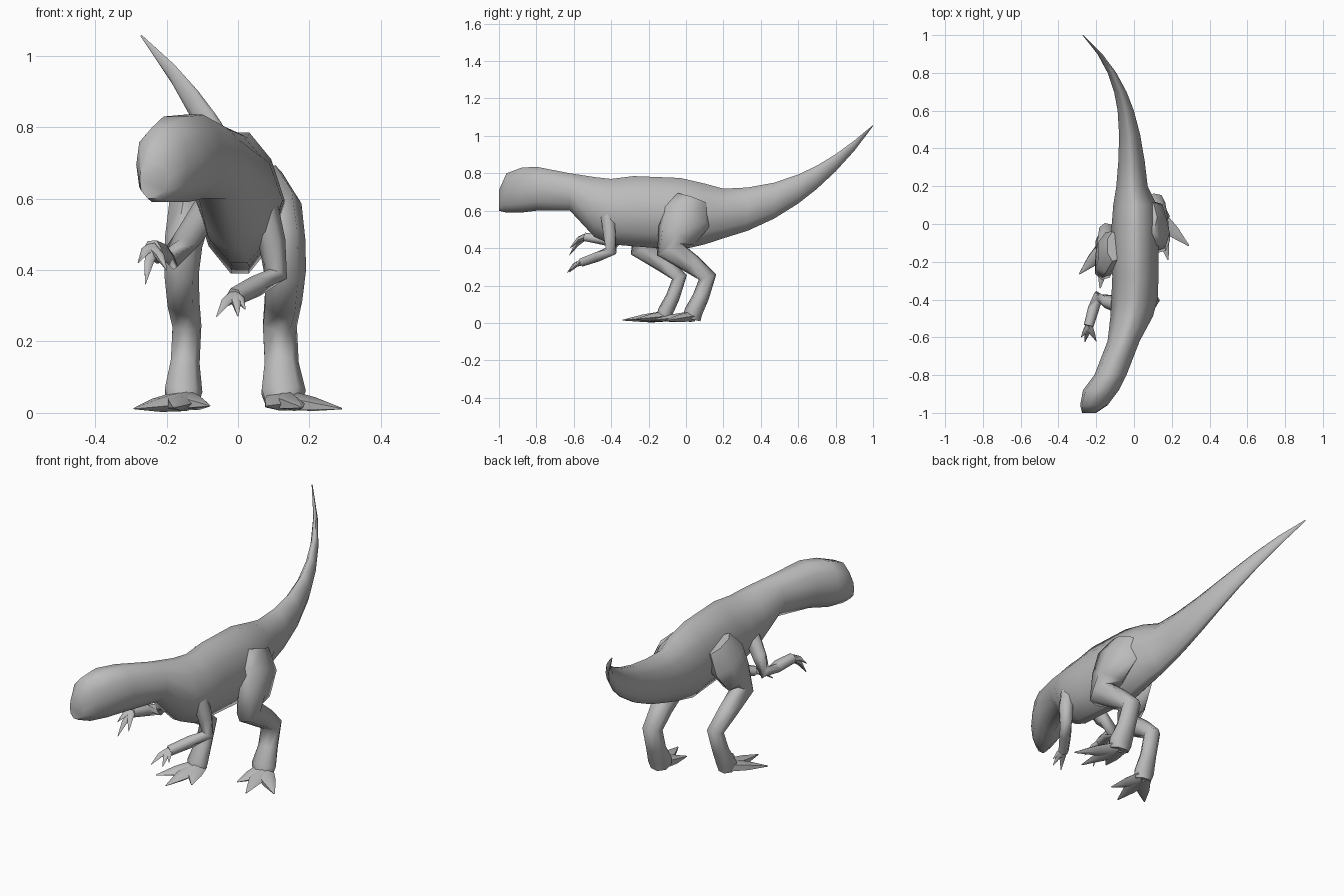
import bpy, bmesh, math
from mathutils import Vector

cube = bpy.data.objects.get("Cube")
if cube:
    bpy.data.objects.remove(cube, do_unlink=True)

colour = (0.5, 0.5, 0.5, 1)
grey = bpy.data.materials.new("plain_grey")
grey.use_nodes = True
grey.diffuse_color = colour
grey.node_tree.nodes["Principled BSDF"].inputs["Base Color"].default_value = colour


def loft(name, rings):
    """Skin a closed tube over rings of equal point count."""
    bm = bmesh.new()
    loops = [[bm.verts.new(point) for point in ring] for ring in rings]
    count = len(loops[0])
    for near, far in zip(loops, loops[1:]):
        for i in range(count):
            j = (i + 1) % count
            bm.faces.new((near[i], near[j], far[j], far[i]))
    bm.faces.new(loops[0])
    bm.faces.new(loops[-1])
    bmesh.ops.recalc_face_normals(bm, faces=bm.faces)
    mesh = bpy.data.meshes.new(name)
    bm.to_mesh(mesh)
    bm.free()
    mesh.materials.append(grey)
    obj = bpy.data.objects.new(name, mesh)
    bpy.context.collection.objects.link(obj)
    bpy.ops.object.select_all(action="DESELECT")
    obj.select_set(True)
    bpy.context.view_layer.objects.active = obj
    bpy.ops.object.shade_smooth_by_angle(angle=math.radians(70))


def limb(name, points, widths, depths, sides=7):
    """Tube along points, with a sideways and a front-to-back radius at each."""
    points = [Vector(point) for point in points]
    last = len(points) - 1
    rings = []
    for i, (point, width, depth) in enumerate(zip(points, widths, depths)):
        along = (points[min(i + 1, last)] - points[max(i - 1, 0)]).normalized()
        side = Vector((1, 0, 0))
        side = (side - along * side.dot(along)).normalized()
        front = along.cross(side)
        angles = [math.tau * k / sides for k in range(sides)]
        rings.append([point + side * width * math.cos(a) + front * depth * math.sin(a)
                      for a in angles])
    loft(name, rings)


def digits(name, root, tips, width, depth, arch):
    """Tapering toes or claws from one root to several named tips."""
    root = Vector(root)
    for label, tip in tips.items():
        middle = root.lerp(Vector(tip), 0.5) + Vector((0, 0, arch))
        taper = (1, 0.7, 0.07)
        limb(f"{name}_{label}", (root, middle, tip),
             [width * t for t in taper], [depth * t for t in taper], sides=5)


def body_ring(y, left, right, top, bottom):
    """Egg-shaped section across the body, squarer towards the snout."""
    square = 0.4 + 0.8 * max(0, -y - 0.5)
    shoulder = (1 + square) / 2
    half = [(square / 2, 1), (shoulder, 0.6), (1, 0), (shoulder, -0.6), (square / 2, -1)]
    outline = half + [(-u, v) for u, v in reversed(half)]
    centre = Vector((left + right, 0, top + bottom)) / 2
    return [(centre.x + u * (right - left) / 2, y, centre.z + v * (top - bottom) / 2)
            for u, v in outline]


def tail_ring(y):
    """Tail section: thins towards the tip while curling up and sideways."""
    x = -0.01 - 0.26 * y ** 4
    z = 0.575 + 0.48 * y ** 2.4
    width = 0.003 + 0.1 * (1 - y)
    height = 0.003 + 0.155 * (1 - y) ** 0.8
    return body_ring(y, x - width, x + width, z + height, z - height)


# Body: snout, brow, skull, neck, chest, belly, hips, then the tail
torso = [
    (-1, -.275, -.2, .71, .6),
    (-.96, -.285, -.14, .8, .59),
    (-.88, -.27, -.08, .83, .59),
    (-.8, -.21, -.04, .835, .6),
    (-.62, -.14, .03, .8, .6),
    (-.49, -.125, .1, .78, .46),
    (-.4, -.12, .125, .77, .42),
    (-.28, -.115, .13, .785, .41),
    (-.03, -.12, .13, .775, .39),
    (.1, -.11, .12, .745, .42),
]
tail = (.2, .33, .47, .6, .7, .8, .9, 1)
loft("body", [body_ring(*section) for section in torso] + [tail_ring(y) for y in tail])

# Legs from hip to sole; the right one is mirrored, wider and a step ahead
leg_path = [(.075, .03, .66), (.105, 0, .57), (.125, -.05, .47), (.13, -.09, .395),
            (.125, .03, .315), (.115, .115, .245), (.12, .08, .14), (.125, .04, .06),
            (.125, .03, .02)]
leg_widths = (.05, .075, .065, .06, .055, .05, .05, .065, .05)
leg_depths = (.1, .14, .11, .075, .055, .05, .045, .05, .05)
toe_tips = {"outer": (.29, -.115, .012), "middle": (.18, -.19, .015), "inner": (.08, -.12, .02)}
for name, mirror, spread, step, girth in (("left", 1, 0, 0, 1), ("right", -1, .03, -.15, .85)):
    path = [(mirror * (x + spread), y + step, z) for x, y, z in leg_path]
    limb(f"{name}_leg", path, [w * girth for w in leg_widths], [d * girth for d in leg_depths])
    tips = {label: (mirror * x, y + step, z) for label, (x, y, z) in toe_tips.items()}
    x, y, z = path[-1]
    digits(f"{name}_toe", (x, y, .035), tips, width=.05, depth=.03, arch=0)

# Arms from shoulder through elbow to wrist, each in its own pose, with claws
arms = {
    "left": ([(.07, -.42, .58), (.095, -.41, .48), (.105, -.4, .385), (.05, -.47, .355),
              (-.01, -.555, .325)],
             {"inner": (-.06, -.635, .27), "middle": (0, -.625, .27), "outer": (.02, -.6, .29)}),
    "right": ([(-.08, -.43, .58), (-.14, -.41, .49), (-.19, -.385, .43), (-.215, -.45, .445),
               (-.24, -.54, .46)],
              {"inner": (-.2, -.62, .4), "middle": (-.26, -.625, .36), "outer": (-.28, -.6, .42)}),
}
for name, (path, tips) in arms.items():
    radii = [.042 - .004 * i for i in range(len(path))]
    limb(f"{name}_arm", path, radii, radii, sides=6)
    digits(f"{name}_claw", path[-1], tips, width=.02, depth=.018, arch=.012)
